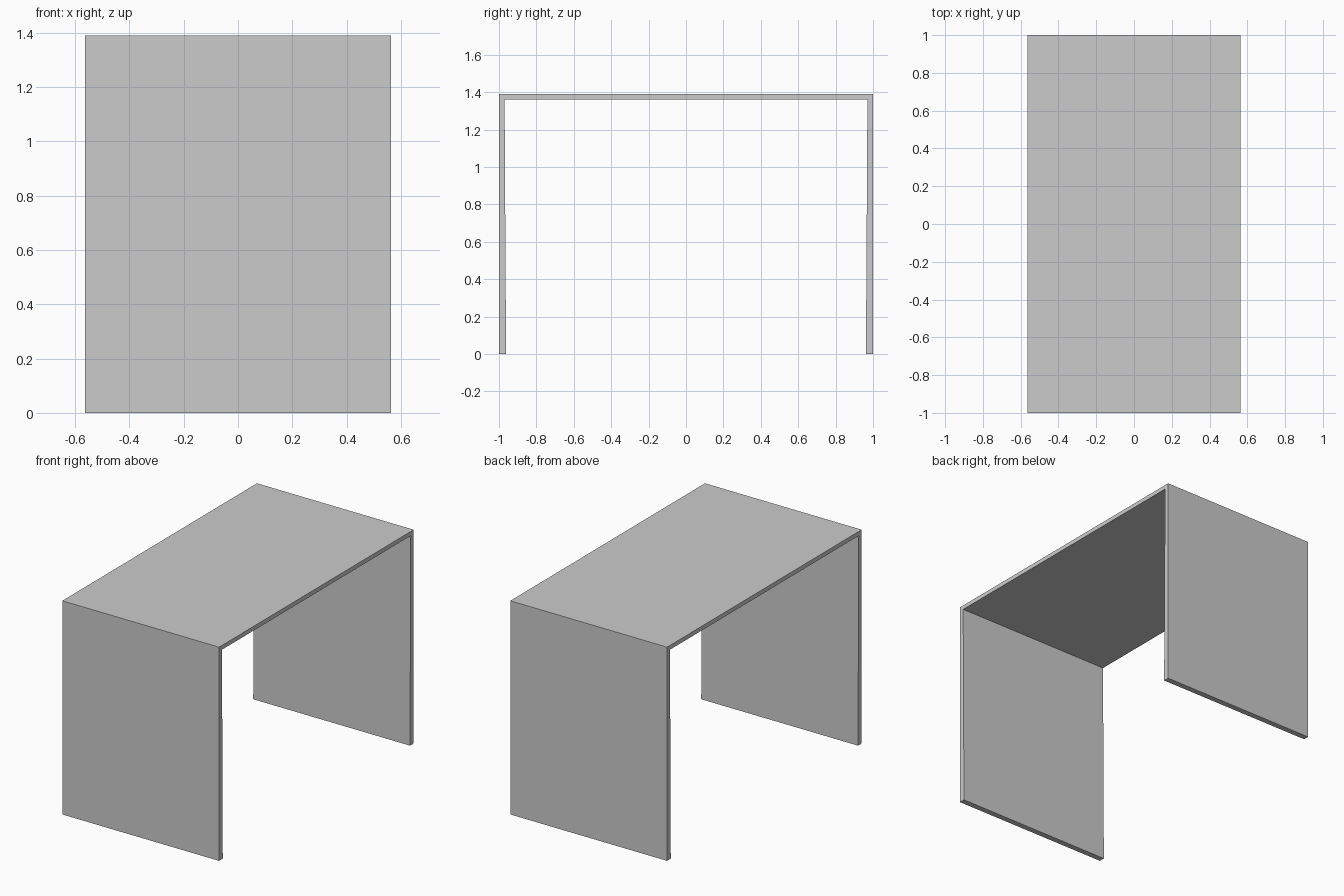
import bpy
import bmesh

if "Cube" in bpy.data.objects:
    bpy.data.objects.remove(bpy.data.objects["Cube"])

HALF_WIDTH = 0.564
HEIGHT = 1.39
UNDERSIDE = 1.362

grey = bpy.data.materials.new("light grey")
grey.diffuse_color = (0.6, 0.6, 0.6, 1)
grey.use_nodes = True
grey.node_tree.nodes["Principled BSDF"].inputs["Base Color"].default_value = grey.diffuse_color

# Half of the arch in side view: outer edge, then the slightly tapered inner edge
half = [(1.0, 0), (1.0, HEIGHT), (0.97, UNDERSIDE), (0.962, 0)]
profile = [half[3], half[0], half[1]]
profile += [(-y, z) for y, z in reversed(profile)]
profile += [(-half[2][0], half[2][1]), half[2]]

# Waterfall table: the profile extruded across the width
bm = bmesh.new()
face = bm.faces.new([bm.verts.new((-HALF_WIDTH, y, z)) for y, z in profile])
extruded = bmesh.ops.extrude_face_region(bm, geom=[face])["geom"]
moved = [v for v in extruded if isinstance(v, bmesh.types.BMVert)]
bmesh.ops.translate(bm, verts=moved, vec=(2 * HALF_WIDTH, 0, 0))
if face.is_valid and len(bm.faces) < len(profile) + 2:
    bm.faces.new([v for v in face.verts])
bmesh.ops.recalc_face_normals(bm, faces=bm.faces)

mesh = bpy.data.meshes.new("table_frame")
bm.to_mesh(mesh)
bm.free()
mesh.materials.append(grey)
table = bpy.data.objects.new("table_frame", mesh)
bpy.context.collection.objects.link(table)
